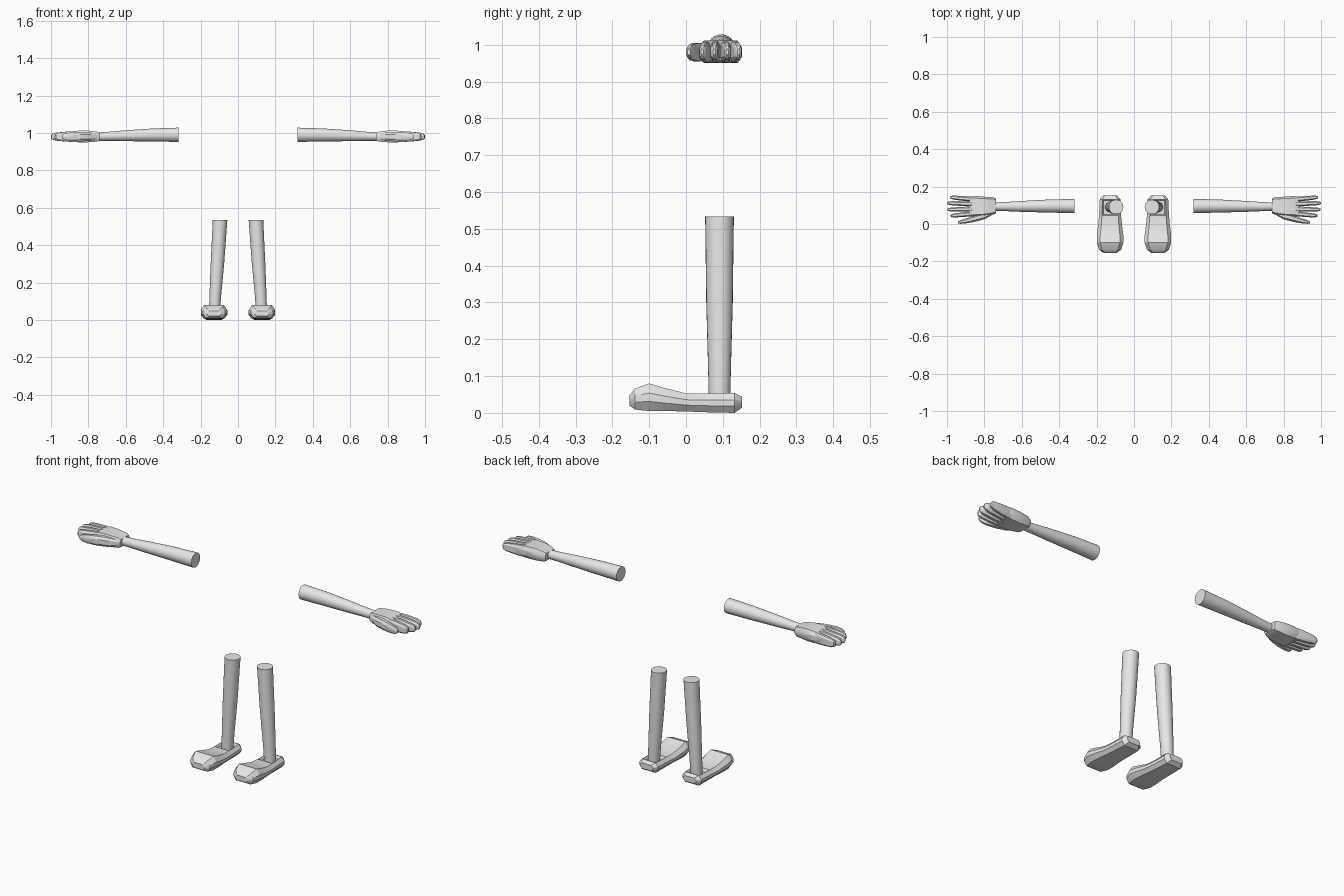
import bpy
import bmesh
import math

if "Cube" in bpy.data.objects:
    bpy.data.objects.remove(bpy.data.objects["Cube"], do_unlink=True)

grey = bpy.data.materials.new("light grey")
grey.use_nodes = True
grey.diffuse_color = (0.8, 0.8, 0.8, 1)
grey.node_tree.nodes["Principled BSDF"].inputs["Base Color"].default_value = (0.8, 0.8, 0.8, 1)


def circle(n):
    return [(math.cos(math.tau * i / n), math.sin(math.tau * i / n)) for i in range(n)]


def chamfered(a, b):
    return [(1, -b), (1, b), (a, 1), (-a, 1), (-1, b), (-1, -b), (-a, -1), (a, -1)]


def loft(name, axis, side, profile, sections, well=None):
    """Skin a profile through sections (position, u, v, half_u, half_v) along an axis."""
    bm = bmesh.new()
    rings = []
    for t, u, v, hu, hv in sections:
        ring = []
        for pu, pv in profile:
            co = [u + pu * hu, v + pv * hv]
            co.insert("xyz".index(axis), t)
            ring.append(bm.verts.new((co[0] * side, co[1], co[2])))
        rings.append(ring)
    n = len(profile)
    for a, b in zip(rings, rings[1:]):
        for i in range(n):
            bm.faces.new((a[i], a[(i + 1) % n], b[(i + 1) % n], b[i]))
    bm.faces.new(rings[0])
    bm.faces.new(rings[-1])
    bmesh.ops.recalc_face_normals(bm, faces=bm.faces[:])
    # Sunken socket in the upward faces between two y positions
    if well:
        tops = [f for f in bm.faces if f.normal.z > 0.9
                and well[0] < f.calc_center_median().y < well[1]]
        bmesh.ops.inset_region(bm, faces=tops, thickness=0.007, use_even_offset=True)
        for vert in {v for f in tops for v in f.verts}:
            vert.co.z -= 0.015
    mesh = bpy.data.meshes.new(name)
    bm.to_mesh(mesh)
    bm.free()
    mesh.materials.append(grey)
    obj = bpy.data.objects.new(name, mesh)
    bpy.context.collection.objects.link(obj)
    bpy.ops.object.select_all(action="DESELECT")
    obj.select_set(True)
    bpy.context.view_layer.objects.active = obj
    bpy.ops.object.shade_smooth_by_angle(angle=math.radians(30))
    return obj


# Foot side outline: y, half width, bottom, top
FOOT = [(-0.154, 0.036, 0.02, 0.048), (-0.138, 0.058, 0.009, 0.066),
        (-0.1, 0.071, 0.005, 0.08), (-0.06, 0.071, 0.005, 0.068),
        (0, 0.063, 0.004, 0.053), (0.045, 0.059, 0.002, 0.052),
        (0.132, 0.055, 0, 0.054), (0.152, 0.038, 0.014, 0.044)]

# Fingers: base y, tip y, tip x
FINGERS = {"index": (0.057, 0.044, 0.98), "middle": (0.081, 0.077, 0.998),
           "ring": (0.106, 0.112, 1.0), "little": (0.13, 0.143, 0.985)}

for side, word in ((1, "left"), (-1, "right")):
    # Leg and foot
    loft(word + "_leg", "z", side, circle(24),
         [(0.035, 0.126, 0.091, 0.029, 0.029), (0.12, 0.122, 0.091, 0.031, 0.031),
          (0.3, 0.11, 0.091, 0.036, 0.036), (0.534, 0.096, 0.091, 0.039, 0.039)])
    loft(word + "_foot", "y", side, chamfered(0.74, 0.3),
         [(y, 0.128, (lo + hi) / 2, w, (hi - lo) / 2) for y, w, lo, hi in FOOT],
         well=(0.05, 0.13))

    # Arm
    loft(word + "_arm", "x", side, circle(24),
         [(0.318, 0.096, 0.99, 0.038, 0.038), (0.45, 0.096, 0.989, 0.035, 0.035),
          (0.6, 0.094, 0.985, 0.029, 0.029), (0.69, 0.093, 0.982, 0.024, 0.024),
          (0.76, 0.093, 0.98, 0.022, 0.022)])

    # Palm
    loft(word + "_palm", "x", side, chamfered(0.8, 0.4),
         [(0.738, 0.097, 0.98, 0.04, 0.02), (0.75, 0.097, 0.98, 0.045, 0.026),
          (0.8, 0.094, 0.981, 0.052, 0.031), (0.855, 0.094, 0.981, 0.056, 0.031),
          (0.885, 0.094, 0.98, 0.05, 0.022)])

    # Fingers
    for finger, (base, tip, end) in FINGERS.items():
        sections = []
        for f, w, h in ((0, 0.011, 0.024), (0.2, 0.0135, 0.029), (0.55, 0.0125, 0.026),
                        (0.85, 0.011, 0.021), (0.96, 0.008, 0.015), (1, 0.003, 0.007)):
            sections.append((0.84 + f * (end - 0.84), base + f * (tip - base), 0.98, w, h))
        loft(f"{word}_{finger}_finger", "x", side, chamfered(0.5, 0.6), sections)

    # Thumb
    loft(word + "_thumb", "x", side, chamfered(0.5, 0.5),
         [(0.755, 0.062, 0.98, 0.012, 0.018), (0.8, 0.045, 0.98, 0.02, 0.024),
          (0.85, 0.03, 0.98, 0.018, 0.025), (0.9, 0.016, 0.98, 0.013, 0.022),
          (0.93, 0.01, 0.98, 0.009, 0.017), (0.942, 0.008, 0.98, 0.004, 0.008)])
